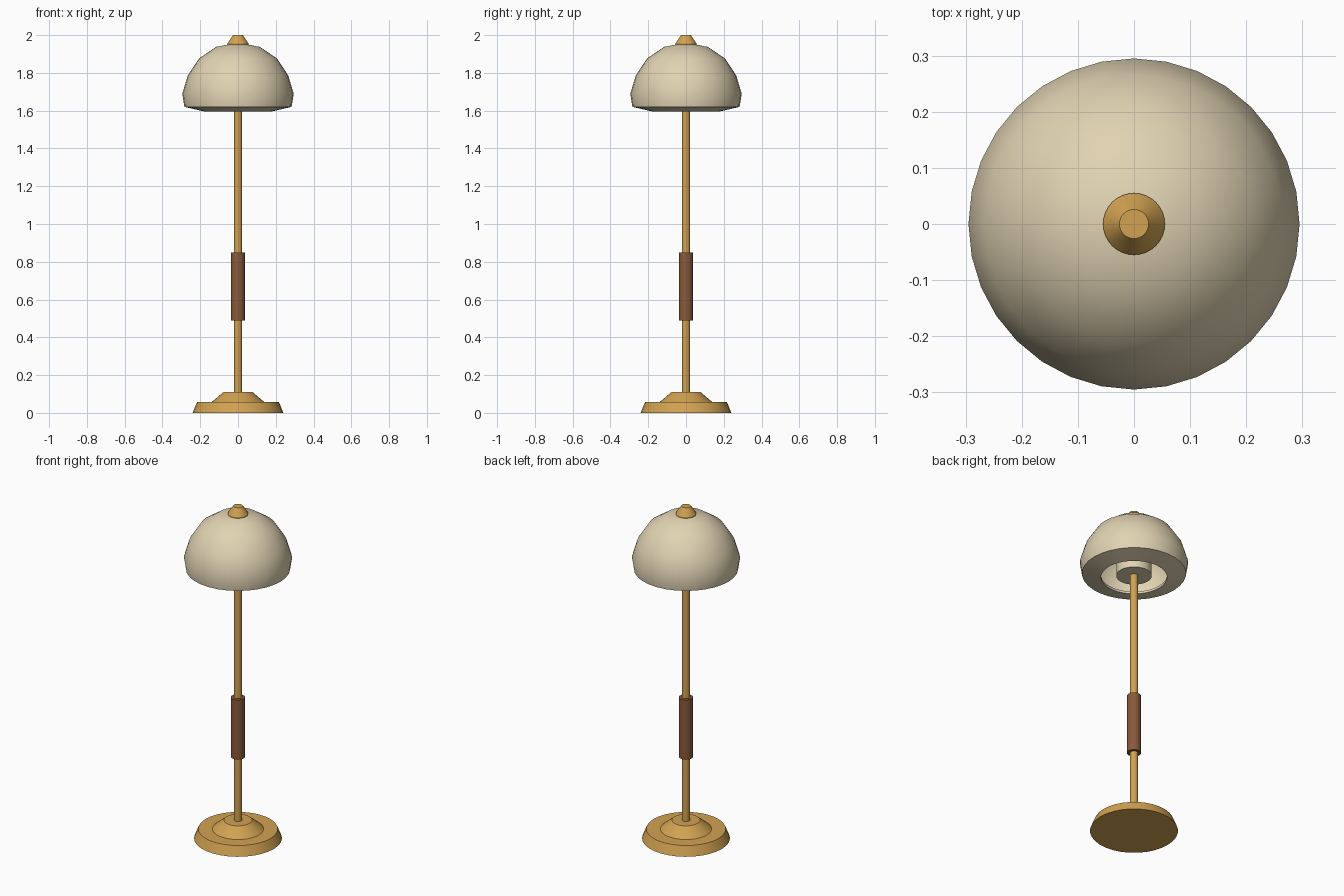
import bpy, bmesh, math

if "Cube" in bpy.data.objects:
    bpy.data.objects.remove(bpy.data.objects["Cube"])


def material(name, rgb):
    m = bpy.data.materials.new(name)
    m.diffuse_color = (*rgb, 1)
    m.use_nodes = True
    m.node_tree.nodes["Principled BSDF"].inputs["Base Color"].default_value = m.diffuse_color
    return m


brass = material("brass", (0.64, 0.36, 0.085))
cream = material("cream", (0.75, 0.65, 0.45))
wood = material("brown wood", (0.25, 0.10, 0.045))


def lathe(name, profile, mat, segs=32, closed=False, angle=30):
    """Spin an (r, z) profile, listed bottom to top on the outside, about z."""
    bm = bmesh.new()
    rings = []
    for r, z in profile:
        if r == 0:
            rings.append([bm.verts.new((0, 0, z))] * segs)
        else:
            rings.append([bm.verts.new((r * math.cos(2 * math.pi * i / segs),
                                        r * math.sin(2 * math.pi * i / segs), z))
                          for i in range(segs)])
    pairs = list(zip(rings, rings[1:]))
    if closed:
        pairs.append((rings[-1], rings[0]))
    for a, b in pairs:
        for i in range(segs):
            j = (i + 1) % segs
            corners = list(dict.fromkeys((a[i], a[j], b[j], b[i])))
            if len(corners) > 2:
                bm.faces.new(corners)
    bmesh.ops.recalc_face_normals(bm, faces=bm.faces)
    me = bpy.data.meshes.new(name)
    bm.to_mesh(me)
    bm.free()
    me.materials.append(mat)
    ob = bpy.data.objects.new(name, me)
    bpy.context.collection.objects.link(ob)
    bpy.ops.object.select_all(action='DESELECT')
    ob.select_set(True)
    bpy.context.view_layer.objects.active = ob
    bpy.ops.object.shade_smooth_by_angle(angle=math.radians(angle))
    return ob


def cylinder(name, r, z0, z1, mat):
    return lathe(name, [(0, z0), (r, z0), (r, z1), (0, z1)], mat)


# Stepped foot
lathe("base", [(0, 0), (0.24, 0), (0.217, 0.057), (0.14, 0.057),
               (0.077, 0.11), (0, 0.11)], brass)

# Stem and wooden grip
cylinder("stem", 0.022, 0.10, 1.95, brass)
cylinder("grip", 0.038, 0.49, 0.85, wood)

# Hollow dome shade with an inward lip around the opening
outer = [(0.18, 1.596), (0.284, 1.62), (0.295, 1.69), (0.266, 1.786),
         (0.207, 1.876), (0.115, 1.938), (0, 1.96)]
inner = [(0, 1.945), (0.108, 1.924), (0.196, 1.864), (0.252, 1.780),
         (0.280, 1.69), (0.270, 1.632), (0.18, 1.61)]
lathe("shade", outer + inner, cream, closed=True, angle=60)

# Lamp holder inside the shade
cylinder("lamp_holder", 0.097, 1.606, 1.78, cream)

# Cap on top
lathe("finial", [(0, 1.95), (0.055, 1.95), (0.055, 1.957), (0.026, 2.0), (0, 2.0)], brass)
